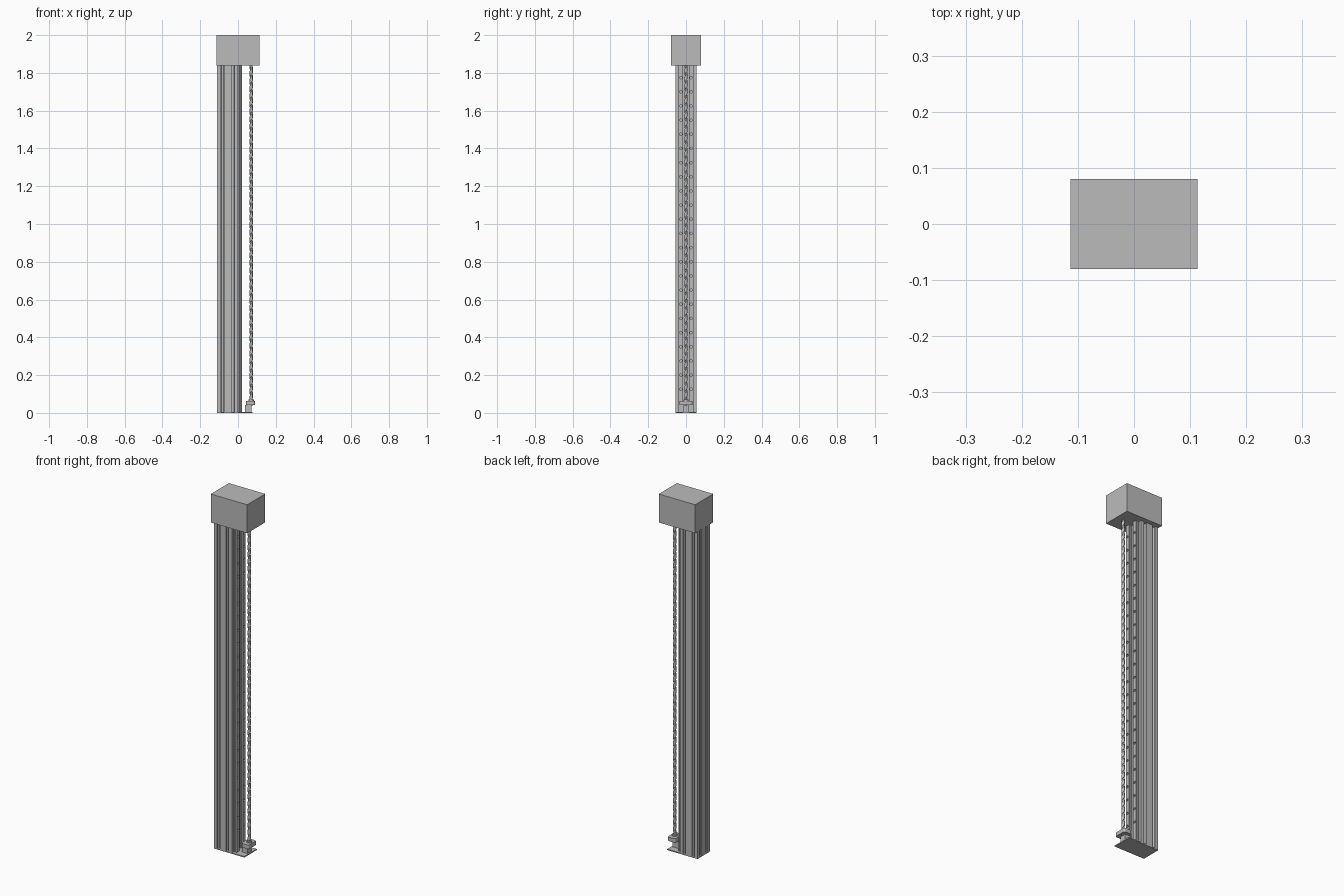
import bpy, bmesh, math
from mathutils import Matrix, Vector

cube = bpy.data.objects.get("Cube")
if cube:
    bpy.data.objects.remove(cube, do_unlink=True)

grey = bpy.data.materials.new("light grey metal")
grey.use_nodes = True
colour = (0.5, 0.5, 0.5, 1)
grey.diffuse_color = colour
grey.node_tree.nodes["Principled BSDF"].inputs["Base Color"].default_value = colour


def finish(name, bm):
    bmesh.ops.recalc_face_normals(bm, faces=bm.faces)
    mesh = bpy.data.meshes.new(name)
    bm.to_mesh(mesh)
    bm.free()
    mesh.materials.append(grey)
    ob = bpy.data.objects.new(name, mesh)
    bpy.context.collection.objects.link(ob)
    return ob


def box(name, low, high, bevel=0):
    low, high = Vector(low), Vector(high)
    bm = bmesh.new()
    bmesh.ops.create_cube(bm, size=1)
    for v in bm.verts:
        v.co = (low + high) / 2 + v.co * (high - low)
    if bevel:
        upright = [e for e in bm.edges if abs(e.verts[0].co.z - e.verts[1].co.z) > 0.001]
        bmesh.ops.bevel(bm, geom=upright, offset=bevel, segments=3, profile=0.5, affect='EDGES')
    return finish(name, bm)


def add_prism(bm, points, z0, z1):
    face = bm.faces.new([bm.verts.new((x, y, z0)) for x, y in points])
    out = bmesh.ops.extrude_face_region(bm, geom=[face])
    top = [g for g in out["geom"] if isinstance(g, bmesh.types.BMVert)]
    bmesh.ops.translate(bm, verts=top, vec=(0, 0, z1 - z0))


def cylinder(bm, radius, depth, matrix, sides=16):
    bmesh.ops.create_cone(bm, cap_ends=True, segments=sides, radius1=radius,
                          radius2=radius, depth=depth, matrix=matrix)


BASE, TOP = 0.006, 1.84
HALF, SLOT = 0.055, 0.0275
SCREW_X = 0.07

# Slotted aluminium column: each slotted side carries two T-slots
t_slot = [(-0.008, 0), (-0.008, 0.006), (-0.013, 0.006), (-0.013, 0.011), (-0.006, 0.017)]
t_slot += [(-u, d) for u, d in reversed(t_slot)]
profile = []
for side in range(4):
    turn = Matrix.Rotation(side * math.pi / 2, 2)
    local = [(-HALF, -HALF)]
    if side != 1:
        for centre in (-SLOT, SLOT):
            local += [(centre + u, d - HALF) for u, d in t_slot]
    for p in local:
        q = turn @ Vector(p)
        profile.append((q.x - HALF, q.y))
bm = bmesh.new()
add_prism(bm, profile, BASE, TOP)
finish("slotted_column", bm)

# Pair of waisted guide rails
half_rail = [(0, 0.011), (0.006, 0.011), (0.009, 0.0075), (0.013, 0.0075),
             (0.016, 0.011), (0.02, 0.011)]
rail = half_rail + [(x, -y) for x, y in reversed(half_rail)]
bm = bmesh.new()
for y0 in (-SLOT, SLOT):
    add_prism(bm, [(x, y + y0) for x, y in rail], BASE, TOP)
rails = finish("guide_rails", bm)

# Counterbored screw holes along the rails
bm = bmesh.new()
for i in range(23):
    for y0 in (-SLOT, SLOT):
        place = Matrix.Translation((0.02, y0, 0.125 + i * 0.075))
        cylinder(bm, 0.0065, 0.024, place @ Matrix.Rotation(math.pi / 2, 4, 'Y'))
cutter = finish("rail_hole_cutter", bm)
cutter.hide_render = True
cutter.hide_viewport = True
cutter.display_type = 'WIRE'
holes = rails.modifiers.new("holes", 'BOOLEAN')
holes.operation = 'DIFFERENCE'
holes.solver = 'EXACT'
holes.object = cutter

# Drive screw: a grooved round section twisted up its axis
SIDES, PER_TURN, LEAD = 20, 12, 0.04
bm = bmesh.new()
rings = []
bottom = 0.04
count = round((TOP - bottom) / LEAD * PER_TURN)
for r in range(count + 1):
    ring = []
    for s in range(SIDES):
        a = math.tau * (s / SIDES + r / PER_TURN)
        radius = 0.0062 if s < 6 else 0.0085
        ring.append(bm.verts.new((SCREW_X + radius * math.cos(a), radius * math.sin(a),
                                  bottom + (TOP - bottom) * r / count)))
    rings.append(ring)
for a, b in zip(rings, rings[1:]):
    for s in range(SIDES):
        n = (s + 1) % SIDES
        bm.faces.new((a[s], a[n], b[n], b[s]))
bm.faces.new(rings[0])
bm.faces.new(rings[-1])
screw = finish("drive_screw", bm)
bpy.context.view_layer.objects.active = screw
screw.select_set(True)
bpy.ops.object.shade_smooth_by_angle(angle=math.radians(35))

# Foot plate, screw bearing and drive head
box("foot_plate", (-0.11, -HALF, 0), (0.078, HALF, BASE))
box("bearing_block", (0.036, -0.017, BASE), (0.072, 0.017, 0.042))
box("bearing_flange", (0.043, -0.035, 0.042), (0.091, 0.035, 0.064), 0.01)
bm = bmesh.new()
cylinder(bm, 0.014, 0.008, Matrix.Translation((SCREW_X, 0, 0.067)), 24)
finish("bearing_collar", bm)
box("drive_head", (-0.113, -0.08, TOP), (0.113, 0.08, 2))
